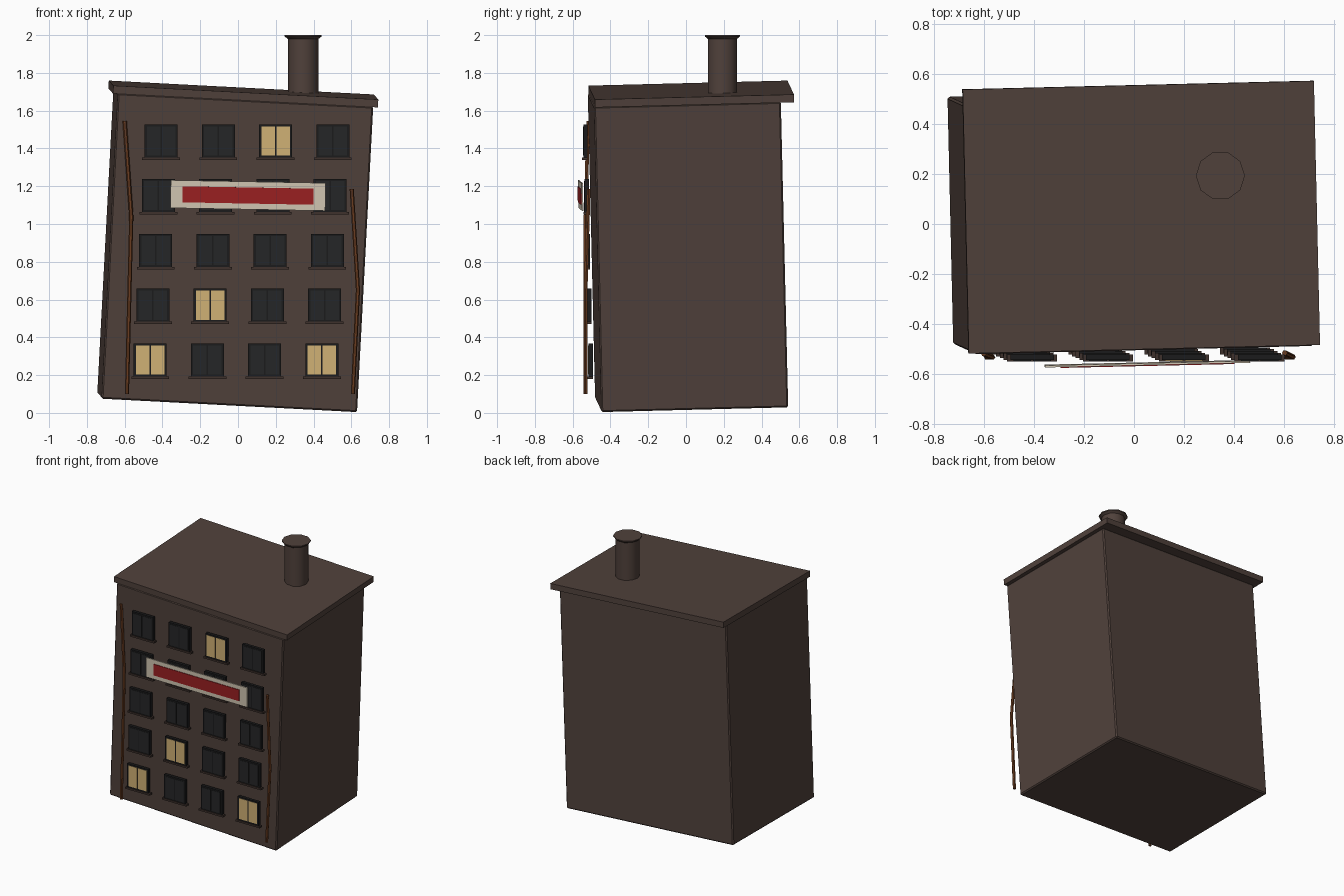
import bpy, bmesh, math
from mathutils import Matrix, Vector, Euler

if "Cube" in bpy.data.objects:
    bpy.data.objects.remove(bpy.data.objects["Cube"])


def material(name, r, g, b):
    lin = lambda c: ((c / 255 + 0.055) / 1.055) ** 2.4 if c > 10 else c / 255 / 12.92
    m = bpy.data.materials.new(name)
    m.diffuse_color = (lin(r), lin(g), lin(b), 1)
    m.use_nodes = True
    m.node_tree.nodes["Principled BSDF"].inputs["Base Color"].default_value = m.diffuse_color
    return m


WALL = material("brown_wall", 80, 65, 59)
SILL = material("dark_brown_sill", 62, 49, 44)
FRAME = material("black_frame", 27, 27, 28)
GLASS = material("dark_glass", 37, 38, 39)
LIGHT = material("warm_lit_glass", 208, 177, 117)
CREAM = material("cream_banner", 211, 200, 180)
RED = material("red_banner", 156, 32, 34)
RUST = material("rusty_pipe", 106, 60, 32)


def box(bm, center, size):
    bmesh.ops.create_cube(bm, size=1, matrix=Matrix.Translation(center) @ Matrix.Diagonal((*size, 1)))


def finish(name, bm, mat, matrix=None):
    mesh = bpy.data.meshes.new(name)
    bm.to_mesh(mesh)
    bm.free()
    mesh.materials.append(mat)
    ob = bpy.data.objects.new(name, mesh)
    bpy.context.collection.objects.link(ob)
    if matrix:
        ob.matrix_world = matrix
    return ob


def turned(loc, rx, ry, rz):
    e = Euler([math.radians(a) for a in (rx, ry, rz)])
    return Matrix.Translation(loc) @ e.to_matrix().to_4x4()


# Leaning building block with slightly chamfered edges
lean = turned((-0.0575, 0.03, 0.052), 1.45, 3.0, 1.4)
bm = bmesh.new()
box(bm, (0, 0, 0.81), (1.355, 0.99, 1.62))
bmesh.ops.bevel(bm, geom=bm.edges[:], offset=0.008, segments=1, affect='EDGES')
finish("building_body", bm, WALL, lean)

# Overhanging roof slab, set back a little
bm = bmesh.new()
box(bm, (0, 0.037, 1.638), (1.405, 1.055, 0.042))
finish("roof_slab", bm, WALL, lean)

# Upright chimney with a flared rim, ten sides
bm = bmesh.new()
rings = []
for r, z in ((0.081, 1.62), (0.081, 1.98), (0.098, 1.993), (0.098, 2.0)):
    rings.append([bm.verts.new((0.345 + r * math.cos(i * math.tau / 10),
                                0.193 + r * math.sin(i * math.tau / 10), z)) for i in range(10)])
for a, b in zip(rings, rings[1:]):
    for i in range(10):
        j = (i + 1) % 10
        bm.faces.new((a[i], a[j], b[j], b[i]))
bm.faces.new(rings[-1])
bm.faces.new(rings[0][::-1])
chimney = finish("chimney", bm, WALL)
bpy.context.view_layer.objects.active = chimney
chimney.select_set(True)
bpy.ops.object.shade_smooth_by_angle(angle=math.radians(40))

# Five rows of four windows, stepped sideways and forward with the lean
frames, sills, dark, lit = (bmesh.new() for _ in range(4))
LIT = {(0, 0), (0, 3), (1, 1), (4, 2)}
for row in range(5):
    z, front = 0.28 + 0.29 * row, -0.516 - 0.0072 * row
    for col in range(4):
        x = -0.465 + 0.0145 * row + 0.303 * col
        box(frames, (x, front + 0.012, z), (0.174, 0.022, 0.176))
        box(sills, (x, front + 0.009, z - 0.094), (0.2, 0.028, 0.013))
        for side in (-1, 1):
            box(lit if (row, col) in LIT else dark,
                (x + side * 0.0395, front + 0.001, z), (0.071, 0.005, 0.154))
finish("window_frames", frames, FRAME)
finish("window_sills", sills, SILL)
finish("dark_panes", dark, GLASS)
finish("lit_panes", lit, LIGHT)

# Crooked banner: cream board with red stripe
hang = turned((0.053, -0.558, 1.151), 1.4, 1.05, 1.3)
bm = bmesh.new()
box(bm, (0, 0, 0), (0.82, 0.008, 0.147))
finish("banner_board", bm, CREAM, hang)
bm = bmesh.new()
box(bm, (0, -0.005, 0), (0.694, 0.006, 0.085))
finish("banner_stripe", bm, RED, hang)

# Bent drainpipes
for name, pts in (
    ("left_drainpipe", ((-0.60, -0.518, 1.545), (-0.565, -0.532, 1.04), (-0.588, -0.532, 0.10))),
    ("right_drainpipe", ((0.602, -0.515, 1.185), (0.635, -0.531, 0.65), (0.608, -0.531, 0.10))),
):
    bm = bmesh.new()
    loops = [[bm.verts.new(Vector(p) + Vector((0.011 * math.cos(k * math.tau / 6),
                                               0.011 * math.sin(k * math.tau / 6), 0)))
              for k in range(6)] for p in pts]
    for a, b in zip(loops, loops[1:]):
        for i in range(6):
            j = (i + 1) % 6
            bm.faces.new((a[i], b[i], b[j], a[j]))
    bm.faces.new(loops[0])
    bm.faces.new(loops[-1][::-1])
    finish(name, bm, RUST)
